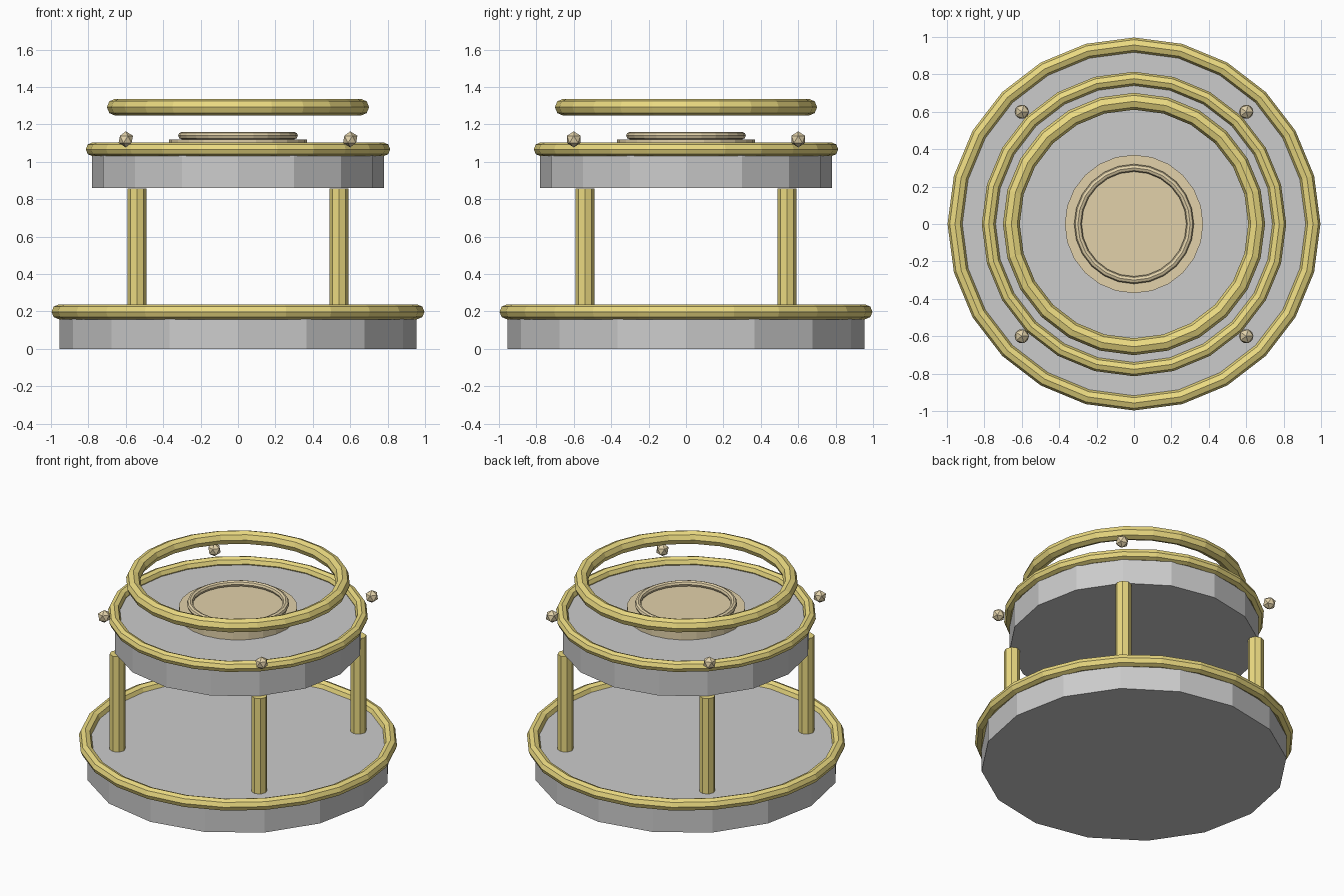
import bpy

if "Cube" in bpy.data.objects:
    bpy.data.objects.remove(bpy.data.objects["Cube"])

def material(name, rgb):
    m = bpy.data.materials.new(name)
    m.diffuse_color = (*rgb, 1)
    m.use_nodes = True
    m.node_tree.nodes["Principled BSDF"].inputs["Base Color"].default_value = m.diffuse_color
    return m

gold = material("gold", (0.83, 0.70, 0.22))
tan = material("tan", (0.76, 0.64, 0.40))

def finish(name, mat):
    ob = bpy.context.object
    ob.name = name
    if mat:
        ob.data.materials.append(mat)
    return ob

def cylinder(name, r, z0, z1, sides, x=0, y=0, mat=None):
    bpy.ops.mesh.primitive_cylinder_add(vertices=sides, radius=r, depth=z1 - z0,
                                        location=(x, y, (z0 + z1) / 2))
    return finish(name, mat)

def ring(name, major, minor, z, mat):
    bpy.ops.mesh.primitive_torus_add(major_radius=major, minor_radius=minor,
                                     major_segments=24, minor_segments=8,
                                     location=(0, 0, z))
    return finish(name, mat)

# Grey drums
cylinder("base_drum", 0.955, 0, 0.2, 16)
cylinder("upper_drum", 0.78, 0.86, 1.06, 16)

# Gold rims and the floating ring
ring("base_rim", 0.957, 0.04, 0.198, gold)
ring("upper_rim", 0.777, 0.037, 1.067, gold)
ring("floating_ring", 0.656, 0.045, 1.292, gold)

# Central plate with its raised rim
cylinder("centre_plate", 0.37, 1.06, 1.12, 24, mat=tan)
ring("plate_rim", 0.30, 0.02, 1.14, tan)

# Four pillars and four corner studs
for sx, sx_name in ((-1, "left"), (1, "right")):
    for sy, sy_name in ((-1, "front"), (1, "back")):
        cylinder(f"pillar_{sy_name}_{sx_name}", 0.05, 0.2, 0.857, 8,
                 0.54 * sx, 0.54 * sy, gold)
        bpy.ops.mesh.primitive_ico_sphere_add(subdivisions=1, radius=0.043,
                                              location=(0.6 * sx, 0.6 * sy, 1.12))
        finish(f"stud_{sy_name}_{sx_name}", tan)
